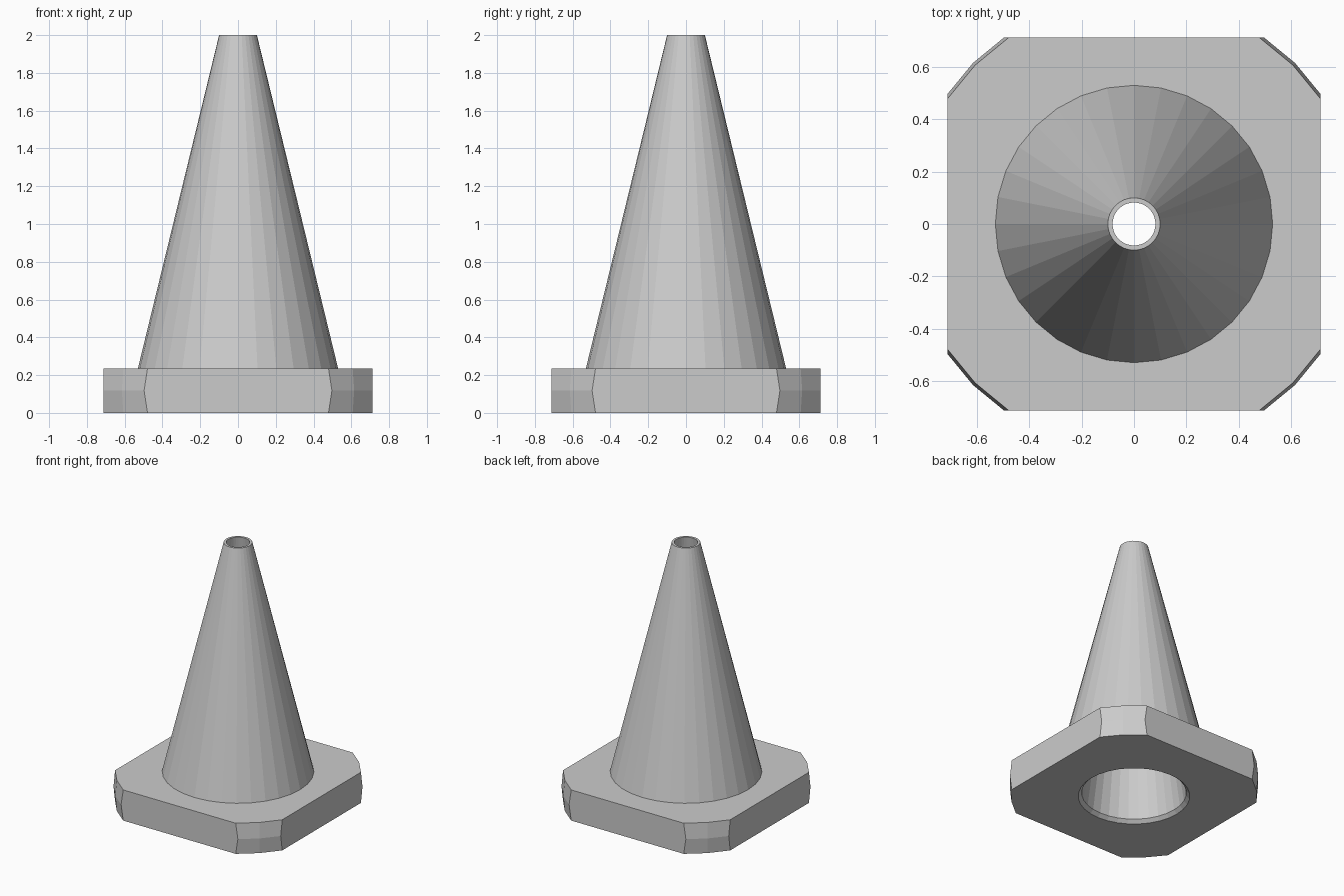
import bpy

if "Cube" in bpy.data.objects:
    bpy.data.objects.remove(bpy.data.objects["Cube"])

SIDES = 32


def cone(name, r_low, r_high, z_low, z_high):
    """Upright 32-sided frustum between two heights."""
    bpy.ops.mesh.primitive_cone_add(
        vertices=SIDES, radius1=r_low, radius2=r_high,
        depth=z_high - z_low, location=(0, 0, (z_low + z_high) / 2))
    bpy.context.object.name = name
    return bpy.context.object


def combine(target, other, operation):
    """Apply a boolean and remove the helper."""
    mod = target.modifiers.new(operation.lower(), 'BOOLEAN')
    mod.operation = operation
    mod.solver = 'EXACT'
    mod.object = other
    bpy.context.view_layer.objects.active = target
    bpy.ops.object.modifier_apply(modifier=mod.name)
    bpy.data.objects.remove(other, do_unlink=True)


# Square base slab
base_h, half = 0.236, 0.712
bpy.ops.mesh.primitive_cube_add(size=1, location=(0, 0, base_h / 2))
body = bpy.context.object
body.name = "traffic_cone"
body.scale = (2 * half, 2 * half, base_h)
bpy.ops.object.transform_apply(location=True, rotation=False, scale=True)

# Corners rounded by a faceted sphere
bpy.ops.mesh.primitive_uv_sphere_add(
    segments=SIDES, ring_count=16, radius=0.87, location=(0, 0, base_h / 2))
combine(body, bpy.context.object, 'INTERSECT')

# Tall tapering cone
combine(body, cone("cone_shell", 0.563, 0.1, 0.1, 2.0), 'UNION')

# Tapered bore right through, flared at the bottom rim
combine(body, cone("bore", 0.383, 0.0677, -0.1, 2.1), 'DIFFERENCE')
combine(body, cone("rim_flare", 0.415, 0.315, -0.025, 0.075), 'DIFFERENCE')
